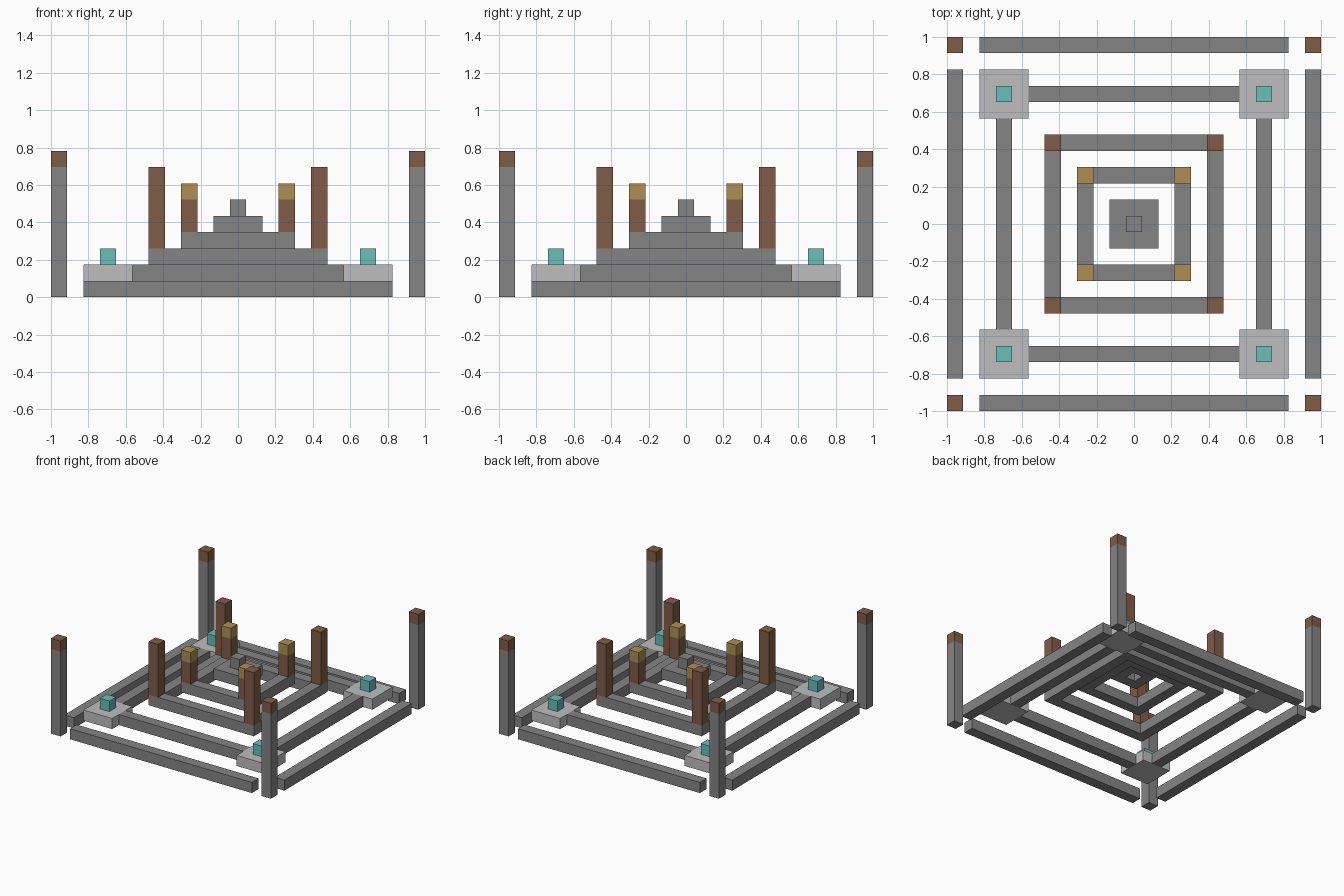
import bpy
import bmesh
from mathutils import Matrix, Vector

cube = bpy.data.objects.get("Cube")
if cube:
    bpy.data.objects.remove(cube, do_unlink=True)

U = 2 / 23  # one block of the build grid


def material(name, rgb):
    mat = bpy.data.materials.new(name)
    mat.use_nodes = True
    mat.diffuse_color = (*rgb, 1)
    bsdf = next(n for n in mat.node_tree.nodes if n.type == 'BSDF_PRINCIPLED')
    bsdf.inputs["Base Color"].default_value = (*rgb, 1)
    return mat


stone = material("grey stone", (0.235, 0.235, 0.235))
pale = material("pale stone", (0.515, 0.515, 0.515))
teal = material("teal crystal", (0.15, 0.51, 0.48))
brown = material("brown wood", (0.22, 0.107, 0.065))
gold = material("dull gold", (0.43, 0.275, 0.089))


def block(name, mat, x, y, z0, z1, wx=1, wy=1):
    """Box centred on x, y and reaching from z0 to z1, all in blocks."""
    bm = bmesh.new()
    bmesh.ops.create_cube(bm, size=U, matrix=Matrix.Diagonal((wx, wy, z1 - z0, 1)))
    mesh = bpy.data.meshes.new(name)
    bm.to_mesh(mesh)
    bm.free()
    mesh.materials.append(mat)
    obj = bpy.data.objects.new(name, mesh)
    obj.location = Vector((x, y, (z0 + z1) / 2)) * U
    bpy.context.collection.objects.link(obj)


def corners(name, mat, r, z0, z1, w=1):
    """The same block on all four corners."""
    for x, side in ((-r, "right"), (r, "left")):
        for y, end in ((-r, "front"), (r, "back")):
            block(f"{end}_{side}_{name}", mat, x, y, z0, z1, w, w)


def beams(name, r, length, z):
    """Four beams around a square, one block thick."""
    for s, end, side in ((-1, "front", "right"), (1, "back", "left")):
        block(f"{end}_{name}", stone, 0, s * r, z, z + 1, length, 1)
        block(f"{side}_{name}", stone, s * r, 0, z, z + 1, 1, length)


# Outer square with tall free-standing pillars
beams("outer_beam", 11, 19, 0)
corners("pillar", stone, 11, 0, 8)
corners("pillar_cap", brown, 11, 8, 9)

# Second step with pale pads and crystals
beams("pad_beam", 8, 13, 1)
corners("pad", pale, 8, 1, 2, 3)
corners("crystal", teal, 8, 2, 3)

# Third step with wooden posts
beams("middle_beam", 5, 9, 2)
corners("middle_corner", stone, 5, 2, 3)
corners("tall_post", brown, 5, 3, 8)

# Fourth step with gold-topped posts
beams("inner_beam", 3, 5, 3)
corners("inner_corner", stone, 3, 3, 4)
corners("short_post", brown, 3, 4, 6)
corners("lantern", gold, 3, 6, 7)

# Small hollow ring and the block that crowns it
beams("top_ring_side", 1, 1, 4)
corners("top_ring_corner", stone, 1, 4, 5)
block("crown_block", stone, 0, 0, 5, 6)
